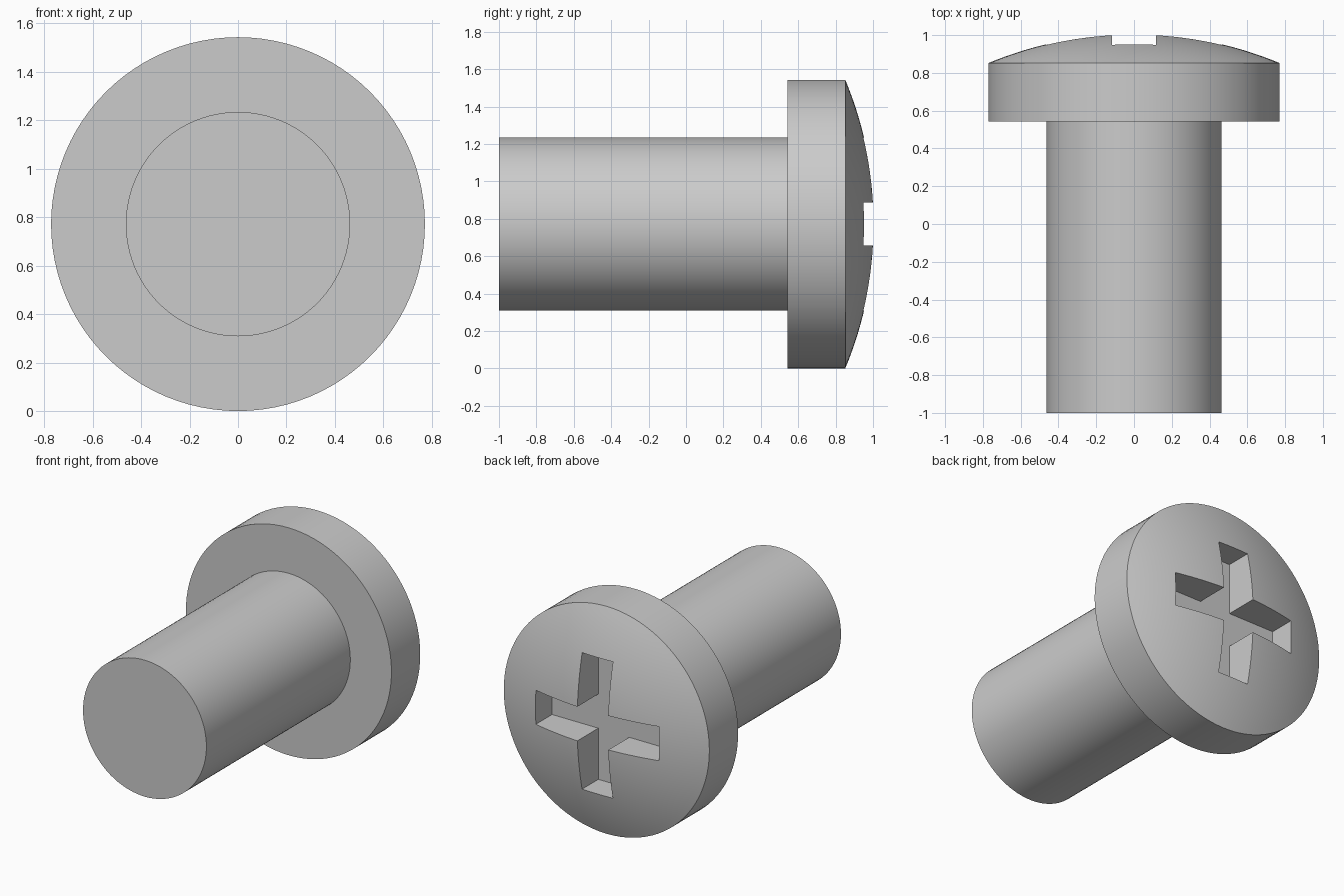
import bpy, bmesh, math
from mathutils import Matrix, Vector

default = bpy.data.objects.get("Cube")
if default:
    bpy.data.objects.remove(default, do_unlink=True)

# Main dimensions, all multiples of one unit
U = 0.1543
HEAD_R, SHAFT_R = 5 * U, 3 * U
HEAD_Y = -1 + 10 * U
RIM_Y = HEAD_Y + 2 * U
DOME_H = U
SEGMENTS = 96
CENTRE = Vector((0, 0, HEAD_R))

grey = bpy.data.materials.new("plain grey metal")
grey.use_nodes = True
grey.diffuse_color = (0.6, 0.6, 0.6, 1)
grey.node_tree.nodes["Principled BSDF"].inputs["Base Color"].default_value = (0.6, 0.6, 0.6, 1)


def make_object(name, bm):
    bmesh.ops.recalc_face_normals(bm, faces=bm.faces[:])
    mesh = bpy.data.meshes.new(name)
    bm.to_mesh(mesh)
    bm.free()
    mesh.materials.append(grey)
    obj = bpy.data.objects.new(name, mesh)
    bpy.context.collection.objects.link(obj)
    return obj


def lathe(name, profile):
    """Turn (radius, y) points around the lengthwise axis."""
    bm = bmesh.new()
    verts = [bm.verts.new(CENTRE + Vector((r, y, 0))) for r, y in profile]
    edges = [bm.edges.new(pair) for pair in zip(verts, verts[1:])]
    bmesh.ops.spin(bm, geom=verts + edges, cent=CENTRE, axis=(0, 1, 0),
                   angle=math.tau, steps=SEGMENTS, use_duplicate=False)
    bmesh.ops.remove_doubles(bm, verts=bm.verts[:], dist=1e-5)
    return make_object(name, bm)


def smooth(obj):
    bpy.ops.object.select_all(action="DESELECT")
    obj.select_set(True)
    bpy.context.view_layer.objects.active = obj
    bpy.ops.object.shade_smooth_by_angle(angle=math.radians(30))


# Shaft, sunk a little into the head
shaft = lathe("shaft", [(0, -1), (SHAFT_R, -1), (SHAFT_R, HEAD_Y + 0.05), (0, HEAD_Y + 0.05)])

# Head: flat underside, straight rim and shallow spherical dome
ball_r = (HEAD_R ** 2 + DOME_H ** 2) / (2 * DOME_H)
rim_angle = math.asin(HEAD_R / ball_r)
profile = [(0, HEAD_Y), (HEAD_R, HEAD_Y)]
STEPS = 16
for i in range(STEPS + 1):
    a = rim_angle * (1 - i / STEPS)
    profile.append((ball_r * math.sin(a), RIM_Y + DOME_H - ball_r * (1 - math.cos(a))))
head = lathe("head", profile)

# Cross-shaped cutter for the drive recess
arm, half = 3 * U, 0.75 * U
floor_y = RIM_Y + DOME_H - 1.5 * U
bm = bmesh.new()
outline = []
for k in range(4):
    turn = Matrix.Rotation(k * math.pi / 2, 4, "Y")
    for x, z in ((half, half), (arm, half), (arm, -half)):
        outline.append(bm.verts.new(CENTRE + turn @ Vector((x, floor_y, z))))
base = bm.faces.new(outline)
top = bmesh.ops.extrude_face_region(bm, geom=[base])["geom"]
bmesh.ops.translate(bm, vec=(0, 0.5, 0),
                    verts=[v for v in top if isinstance(v, bmesh.types.BMVert)])
cutter = make_object("recess_cutter", bm)
cutter.hide_render = True

# Cut the recess and bake the result into the head
cut = head.modifiers.new("cross recess", "BOOLEAN")
cut.operation = "DIFFERENCE"
cut.solver = "EXACT"
cut.object = cutter
bpy.ops.object.select_all(action="DESELECT")
head.select_set(True)
bpy.context.view_layer.objects.active = head
bpy.ops.object.modifier_apply(modifier=cut.name)
bpy.data.objects.remove(cutter, do_unlink=True)

for part in (shaft, head):
    smooth(part)
